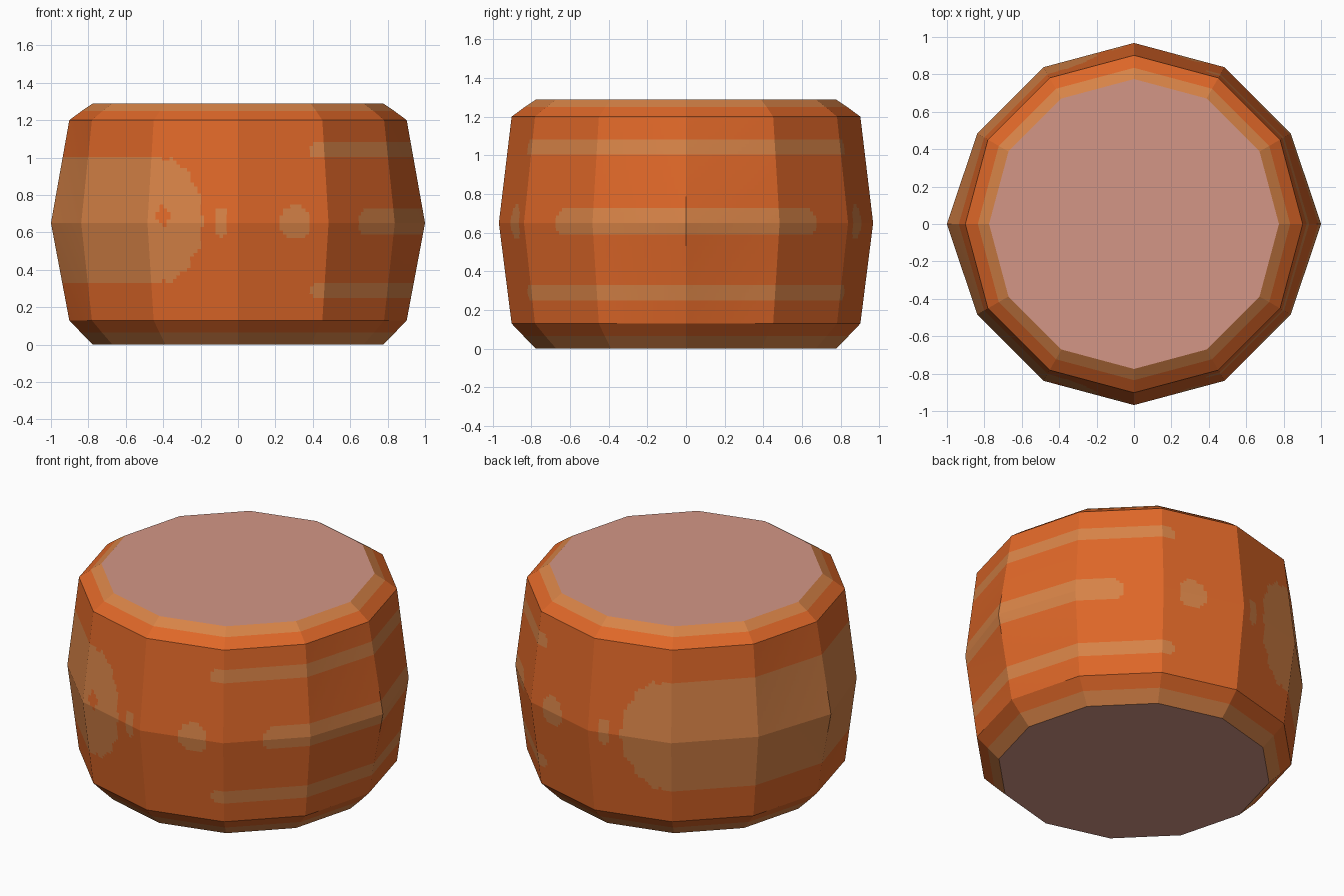
import bpy, bmesh, math

if "Cube" in bpy.data.objects:
    bpy.data.objects.remove(bpy.data.objects["Cube"])

SIDES, COLS = 12, 24


def material(name, srgb):
    m = bpy.data.materials.new(name)
    lin = [((c / 255 + 0.055) / 1.055) ** 2.4 for c in srgb]
    m.diffuse_color = (*lin, 1)
    m.use_nodes = True
    m.node_tree.nodes["Principled BSDF"].inputs["Base Color"].default_value = m.diffuse_color
    return m


orange = material("orange", (222, 103, 40))
tan = material("tan", (215, 131, 71))
pink = material("pink", (212, 150, 134))


# Barrel outline: (height, radius, rows up to the next ring)
PROFILE = [(0, 0.775, 1), (0.065, 0.84, 1), (0.13, 0.902, 26),
           (0.65, 0.968, 28), (1.2, 0.902, 1), (1.25, 0.835, 1), (1.29, 0.775, 0)]


def corner(i, z, r):
    a = math.tau * (i % SIDES) / SIDES
    if i % 6 == 0 and abs(z - 0.65) < 1e-6:
        r = 1.0                       # belly bulges a little to both sides
    return (r * math.cos(a), r * math.sin(a), z)


def mix(a, b, t):
    return tuple(p + (q - p) * t for p, q in zip(a, b))


def bar(x, z, start, zc, half):
    """Stripe with a rounded end, running round the right side."""
    return abs(z - zc) < half and (x > start + half * 0.6 or
                                   math.hypot((x - start - half * 0.6) / 0.6, z - zc) < half)


def blob(x, z, cx, cz, rx, rz):
    return abs((x - cx) / rx) ** 2.7 + abs((z - cz) / rz) ** 2.7 < 1


def is_tan(c):
    x, y, z = c
    # chamfer bands next to the caps
    if z < 0.065 or z > 1.25:
        return True
    if z < 0.13 or z > 1.2:
        return False
    # stripes and spots
    if bar(x, z, 0.39, 1.037, 0.042) or bar(x, z, 0.39, 0.29, 0.04) or bar(x, z, 0.64, 0.655, 0.067):
        return True
    if blob(x, z, 0.305, 0.655, 0.078, 0.085) or blob(x, z, -0.09, 0.655, 0.034, 0.078):
        return True
    # big left patch with a scalloped edge, and a small star left open in front
    if y < 0 and abs((x + 0.4) / 0.075) ** 0.62 + abs((z - 0.69) / 0.08) ** 0.62 < 1:
        return False
    if x < -0.4:
        return 0.33 < z < 1.0
    u, v = (x + 0.4) / 0.21, (z - 0.665) / 0.335
    return math.hypot(u, v) < 0.98 + 0.035 * math.cos(14 * math.atan2(v, u))


# Barrel: flat facets, finely divided so the painted shapes can follow a rule
bm = bmesh.new()
rings = []
n = SIDES * COLS
for k, (z, r, rows) in enumerate(PROFILE):
    for j in range(max(rows, 1)):
        ring = []
        for i in range(n):
            s, t = divmod(i, COLS)
            p = mix(corner(s, z, r), corner(s + 1, z, r), t / COLS)
            if rows > 1:
                z2, r2 = PROFILE[k + 1][:2]
                q = mix(corner(s, z2, r2), corner(s + 1, z2, r2), t / COLS)
                p = mix(p, q, j / rows)
            ring.append(bm.verts.new(p))
        rings.append(ring)

for a, b in zip(rings, rings[1:]):
    for i in range(n):
        j = (i + 1) % n
        f = bm.faces.new((a[i], a[j], b[j], b[i]))
        f.material_index = 1 if is_tan(f.calc_center_median()) else 0

# Top and bottom caps
for loop in (rings[-1], rings[0][::-1]):
    bm.faces.new(loop).material_index = 2

mesh = bpy.data.meshes.new("barrel_body")
bm.to_mesh(mesh)
bm.free()
for m in (orange, tan, pink):
    mesh.materials.append(m)
bpy.context.collection.objects.link(bpy.data.objects.new("barrel_body", mesh))
